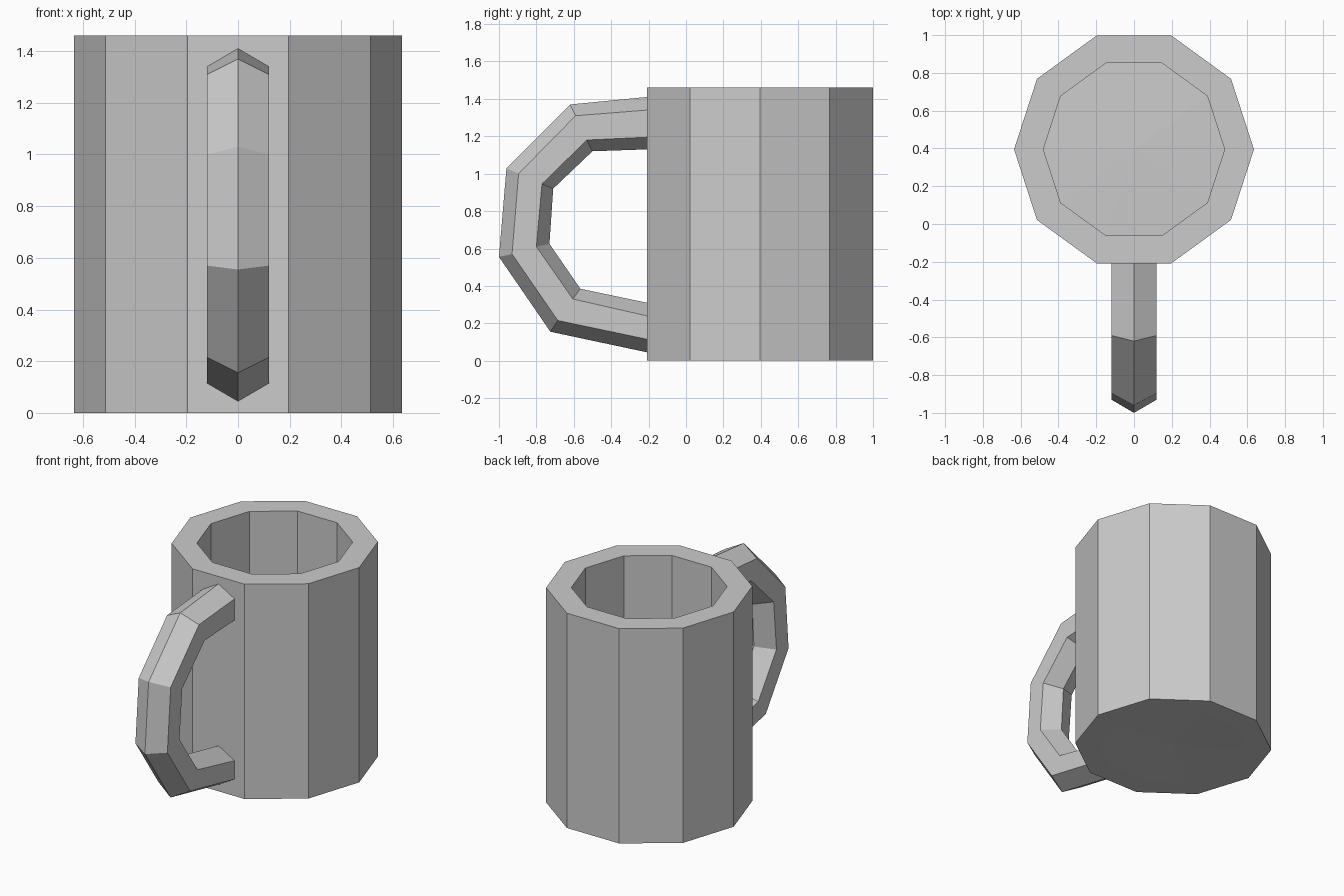
import bpy, bmesh
from math import cos, sin, tau

if "Cube" in bpy.data.objects:
    bpy.data.objects.remove(bpy.data.objects["Cube"])

CY, H, SIDES = 0.395, 1.46, 10   # body centre, height, facets


def make_object(name, bm):
    bmesh.ops.recalc_face_normals(bm, faces=bm.faces)
    mesh = bpy.data.meshes.new(name)
    bm.to_mesh(mesh)
    bm.free()
    obj = bpy.data.objects.new(name, mesh)
    bpy.context.collection.objects.link(obj)
    return obj


def bridge(bm, a, b):
    n = len(a)
    for i in range(n):
        bm.faces.new((a[i], a[(i + 1) % n], b[(i + 1) % n], b[i]))


def fan(bm, ring, z):
    tip = bm.verts.new((0, CY, z))
    for i in range(len(ring)):
        bm.faces.new((ring[i], ring[(i + 1) % len(ring)], tip))


# Mug body: ten-sided profile from underside, up the wall, over the rim, to the floor
bm = bmesh.new()
profile = [(0.48, 0), (0.635, 0), (0.635, H), (0.48, H), (0.48, 0.14)]
rings = [[bm.verts.new((r * cos(tau * i / SIDES), CY + r * sin(tau * i / SIDES), z))
          for i in range(SIDES)] for r, z in profile]
for a, b in zip(rings, rings[1:]):
    bridge(bm, a, b)
fan(bm, rings[0], 0.01)
fan(bm, rings[-1], 0.155)
make_object("mug_body", bm)

# Handle: six-sided section; each station gives (y, z) of the
# outer ridge, outer side edge, inner side edge and inner ridge
stations = [
    ((-0.209, 1.41), (-0.209, 1.34), (-0.209, 1.195), (-0.209, 1.13)),
    ((-0.62, 1.37), (-0.59, 1.31), (-0.53, 1.18), (-0.50, 1.12)),
    ((-0.96, 1.03), (-0.895, 1.00), (-0.77, 0.945), (-0.71, 0.92)),
    ((-1.0, 0.555), (-0.93, 0.57), (-0.80, 0.61), (-0.73, 0.625)),
    ((-0.725, 0.155), (-0.685, 0.215), (-0.605, 0.33), (-0.565, 0.385)),
    ((-0.209, 0.045), (-0.209, 0.115), (-0.209, 0.24), (-0.209, 0.31)),
]
W = 0.12
bm = bmesh.new()
loops = []
for o, so, si, i in stations:
    section = [(0, *o), (W, *so), (W, *si), (0, *i), (-W, *si), (-W, *so)]
    loops.append([bm.verts.new(p) for p in section])
for a, b in zip(loops, loops[1:]):
    bridge(bm, a, b)
bm.faces.new(loops[0])
bm.faces.new(loops[-1])
make_object("handle", bm)
